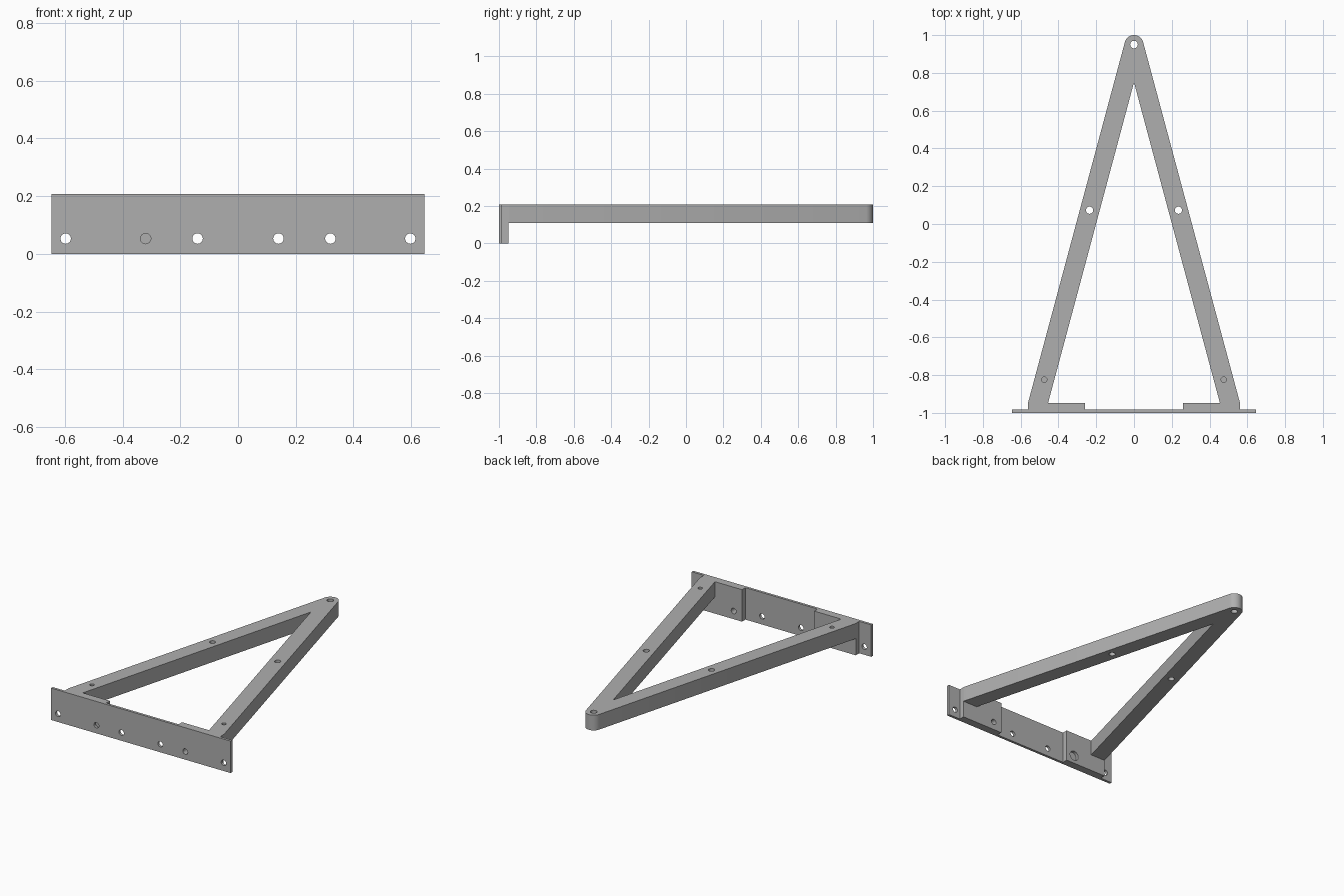
import bpy, bmesh, math
from mathutils import Matrix, Vector

cube = bpy.data.objects.get("Cube")
if cube:
    bpy.data.objects.remove(cube, do_unlink=True)

TOP, ARM_BOTTOM = 0.208, 0.109
PLATE_BACK, FOOT_BACK = -0.983, -0.948
HOLE_Z = 0.053

grey = bpy.data.materials.new("plain grey")
grey.use_nodes = True
grey.diffuse_color = (0.43, 0.43, 0.43, 1)
grey.node_tree.nodes["Principled BSDF"].inputs["Base Color"].default_value = grey.diffuse_color


def add_object(name, bm):
    bmesh.ops.recalc_face_normals(bm, faces=bm.faces)
    mesh = bpy.data.meshes.new(name)
    bm.to_mesh(mesh)
    bm.free()
    mesh.materials.append(grey)
    obj = bpy.data.objects.new(name, mesh)
    bpy.context.collection.objects.link(obj)
    return obj


def prism(name, outline, z0, z1):
    """Extrude a flat outline upward, leaving the x = 0 seam open for mirroring."""
    bm = bmesh.new()
    face = bm.faces.new([bm.verts.new((x, y, z0)) for x, y in outline])
    out = bmesh.ops.extrude_face_region(bm, geom=[face], use_keep_orig=True)
    moved = [g for g in out["geom"] if isinstance(g, bmesh.types.BMVert)]
    bmesh.ops.translate(bm, verts=moved, vec=(0, 0, z1 - z0))
    seam = [f for f in bm.faces if all(abs(v.co.x) < 1e-5 for v in f.verts)]
    bmesh.ops.delete(bm, geom=seam, context="FACES_ONLY")
    return add_object(name, bm)


def rect(x0, x1, y0, y1):
    return [(x0, y0), (x1, y0), (x1, y1), (x0, y1)]


def drill(bm, start, end, radius):
    """Add one cutting cylinder between two points."""
    a, b = Vector(start), Vector(end)
    turn = (b - a).to_track_quat("Z", "Y").to_matrix().to_4x4()
    bmesh.ops.create_cone(bm, cap_ends=True, segments=32, radius1=radius, radius2=radius,
                          depth=(b - a).length, matrix=Matrix.Translation((a + b) / 2) @ turn)


def finish(obj, holes):
    """Mirror the half part, cut its holes, and shade it."""
    mirror = obj.modifiers.new("mirror", "MIRROR")
    mirror.use_clip = True
    bm = bmesh.new()
    for start, end, radius in holes:
        drill(bm, start, end, radius)
        if start[0]:
            drill(bm, (-start[0], *start[1:]), (-end[0], *end[1:]), radius)
    cutter = add_object("cutter", bm)
    cutter.hide_render = True
    cut = obj.modifiers.new("holes", "BOOLEAN")
    cut.operation, cut.solver, cut.object = "DIFFERENCE", "EXACT", cutter
    bpy.context.view_layer.update()
    baked = bpy.data.meshes.new_from_object(obj.evaluated_get(bpy.context.evaluated_depsgraph_get()))
    obj.modifiers.clear()
    obj.data = baked
    bpy.data.objects.remove(cutter, do_unlink=True)
    bpy.ops.object.select_all(action="DESELECT")
    obj.select_set(True)
    bpy.context.view_layer.objects.active = obj
    bpy.ops.object.shade_smooth_by_angle(angle=math.radians(30))


# Wall plate with a row of screw holes
plate = prism("wall_plate", rect(0, 0.647, -1, PLATE_BACK), 0, TOP)
finish(plate, [((x, -1.1, HOLE_Z), (x, -0.9, HOLE_Z), 0.018) for x in (0.14, 0.32, 0.597)])

# Thick feet behind the plate, each with a recessed screw hole
feet = prism("mounting_feet", rect(0.26, 0.56, PLATE_BACK, FOOT_BACK), 0, TOP)
finish(feet, [((0.32, -1.1, HOLE_Z), (0.32, -0.9, HOLE_Z), 0.018),
              ((0.32, -0.968, HOLE_Z), (0.32, -0.9, HOLE_Z), 0.032)])

# Two arms meeting in a rounded tip
tip_y, tip_r, lean = 0.95, 0.05, math.atan(0.268)
arc = [math.pi / 2 + (lean - math.pi / 2) * i / 10 for i in range(11)]
outline = [(0, 0.75)]
outline += [(0 if i == 0 else tip_r * math.cos(a), tip_y + tip_r * math.sin(a)) for i, a in enumerate(arc)]
outline += [(0.56, -0.943), (0.56, FOOT_BACK), (0.455, FOOT_BACK)]
arms = prism("triangular_arms", outline, ARM_BOTTOM, TOP)
finish(arms, [((0, tip_y, 0), (0, tip_y, 0.3), 0.02),
              ((0.235, 0.073, 0), (0.235, 0.073, 0.3), 0.019),
              ((0.475, -0.824, 0.15), (0.475, -0.824, 0.3), 0.014)])
